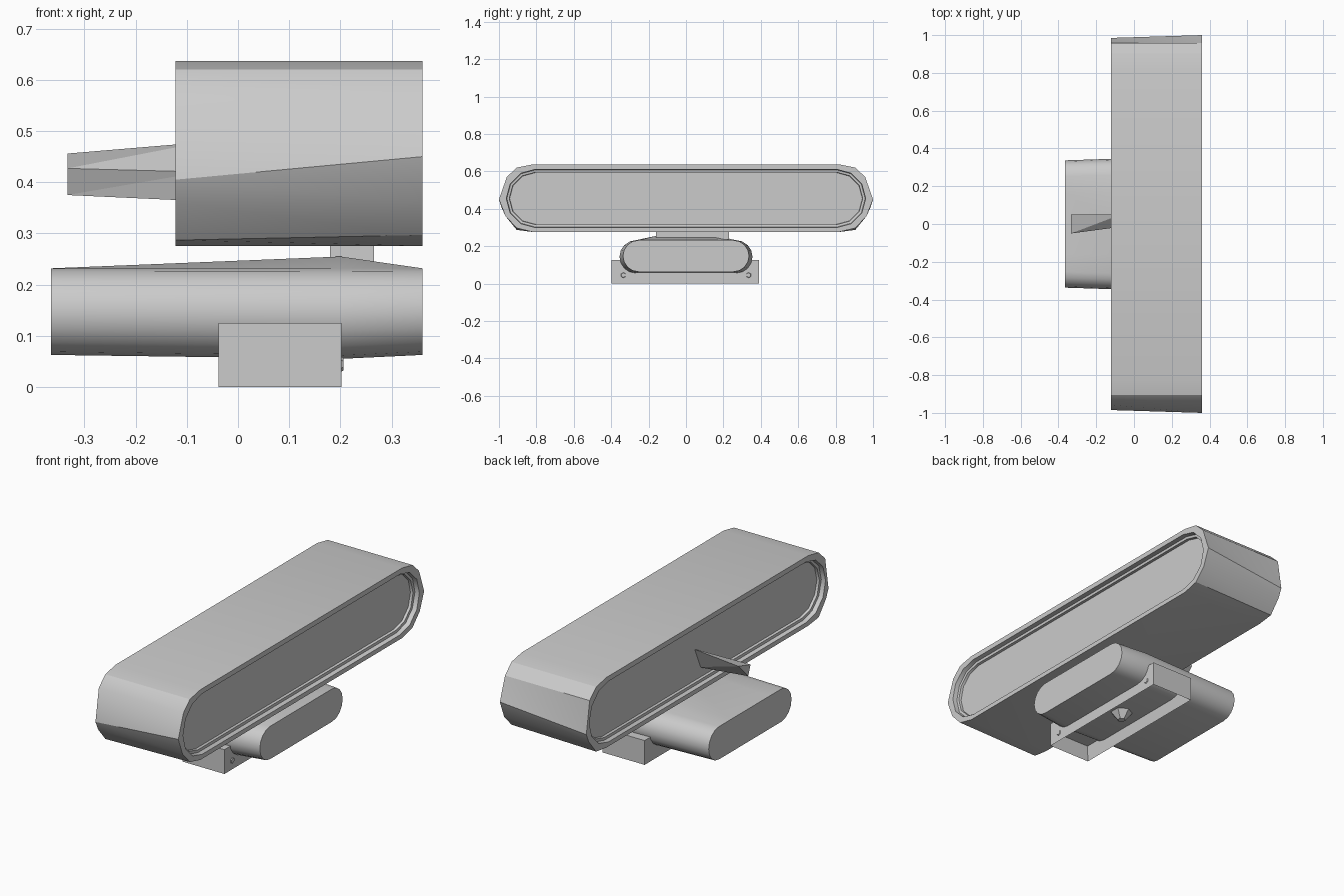
import bpy, bmesh, math

cube = bpy.data.objects.get("Cube")
if cube:
    bpy.data.objects.remove(cube, do_unlink=True)

grey = bpy.data.materials.new("plain_grey")
grey.use_nodes = True
colour = (0.6, 0.6, 0.6, 1)
grey.diffuse_color = colour
grey.node_tree.nodes["Principled BSDF"].inputs["Base Color"].default_value = colour


def finish(name, bm, smooth=None):
    bmesh.ops.recalc_face_normals(bm, faces=bm.faces)
    mesh = bpy.data.meshes.new(name)
    bm.to_mesh(mesh)
    bm.free()
    obj = bpy.data.objects.new(name, mesh)
    bpy.context.collection.objects.link(obj)
    mesh.materials.append(grey)
    if smooth:
        bpy.ops.object.select_all(action='DESELECT')
        obj.select_set(True)
        bpy.context.view_layer.objects.active = obj
        bpy.ops.object.shade_smooth_by_angle(angle=math.radians(smooth))


def loft(name, sections, smooth=None):
    """Skin closed (y, z) loops placed along x, capped at both ends."""
    bm = bmesh.new()
    rings = [[bm.verts.new((x, y, z)) for y, z in loop] for x, loop in sections]
    sides = []
    for a, b in zip(rings, rings[1:]):
        for i in range(len(a)):
            j = (i + 1) % len(a)
            sides.append(bm.faces.new((a[j], b[j], b[i], a[i])))
    bm.faces.new(rings[0])
    bm.faces.new(rings[-1])
    bmesh.ops.triangulate(bm, faces=sides, quad_method='FIXED')
    finish(name, bm, smooth)


def mirror_y(half):
    return half + [(-y, z) for y, z in reversed(half)]


def stadium(half_y, z0, z1, steps):
    r, mid = (z1 - z0) / 2, (z0 + z1) / 2
    angles = [math.pi * (0.5 - i / steps) for i in range(steps + 1)]
    return mirror_y([(half_y - r + r * math.cos(a), mid + r * math.sin(a)) for a in angles])


# Long head: faceted shell with a stepped, recessed panel at each open side
def head_outline(tip_y, tip_z, low_z):
    return mirror_y([(.82, .637), (.905, .62), (.958, .57), (tip_y, tip_z),
                     (.965, .36), (.905, low_z), (.82, .276)])


def panel(inset):
    return stadium(.975 - inset, .285 + inset, .625 - inset, 6)


loft("head_shell", [
    (-.085, panel(.032)), (-.098, panel(.03)), (-.1, panel(.017)), (-.122, panel(.014)),
    (-.122, head_outline(.985, .405, .287)), (.36, head_outline(1.0, .45, .297)),
    (.36, panel(.014)), (.337, panel(.017)), (.335, panel(.03)), (.322, panel(.032))], 30)

# Tapered lever with a twisted top
loft("lever", [(-.333, [(.05, .456), (-.05, .427), (-.03, .375)]),
               (-.07, [(.05, .478), (-.015, .42), (0, .363)])])


# Rounded base, with its top rising to a ridge under the neck
def base_section(rise):
    loop = stadium(.337 + rise * .8, .063 - rise / 3, .232, 8)
    ridge = mirror_y([(.16, .232 + rise)])
    return [ridge[0]] + loop + [ridge[1]]


loft("base", [(-.365, base_section(0)), (.2, base_section(.023)),
              (.36, base_section(0))], 30)

# Neck joining base and head
loft("neck", [(.18, [(-.15, .235), (.15, .235), (.15, .285), (-.15, .285)]),
              (.265, [(-.16, .235), (.23, .235), (.23, .285), (-.16, .285)])])

# Clip bracket, hollow underneath
bm = bmesh.new()
bmesh.ops.create_cube(bm, size=1)
for v in bm.verts:
    v.co = (.082 + v.co.x * .24, -.004 + v.co.y * .79, .0625 + v.co.z * .125)
bottom = min(bm.faces, key=lambda f: f.calc_center_median().z)
bmesh.ops.inset_region(bm, faces=[bottom], thickness=.02)
for v in bottom.verts:
    v.co.z += .075
finish("bracket", bm)

# Hub under the base and screws on the bracket
bm = bmesh.new()
bmesh.ops.create_cone(bm, cap_ends=True, segments=6, radius1=.02, radius2=.06, depth=.05)
bmesh.ops.translate(bm, verts=bm.verts, vec=(.08, 0, .04))
finish("hub", bm)
for name, y in (("front_screw", -.335), ("back_screw", .335)):
    bm = bmesh.new()
    bmesh.ops.create_cone(bm, cap_ends=True, segments=6, radius1=.02, radius2=.012, depth=.012)
    for v in bm.verts:
        v.co = (.2 + v.co.z, y + v.co.x, .045 + v.co.y)
    finish(name, bm)
